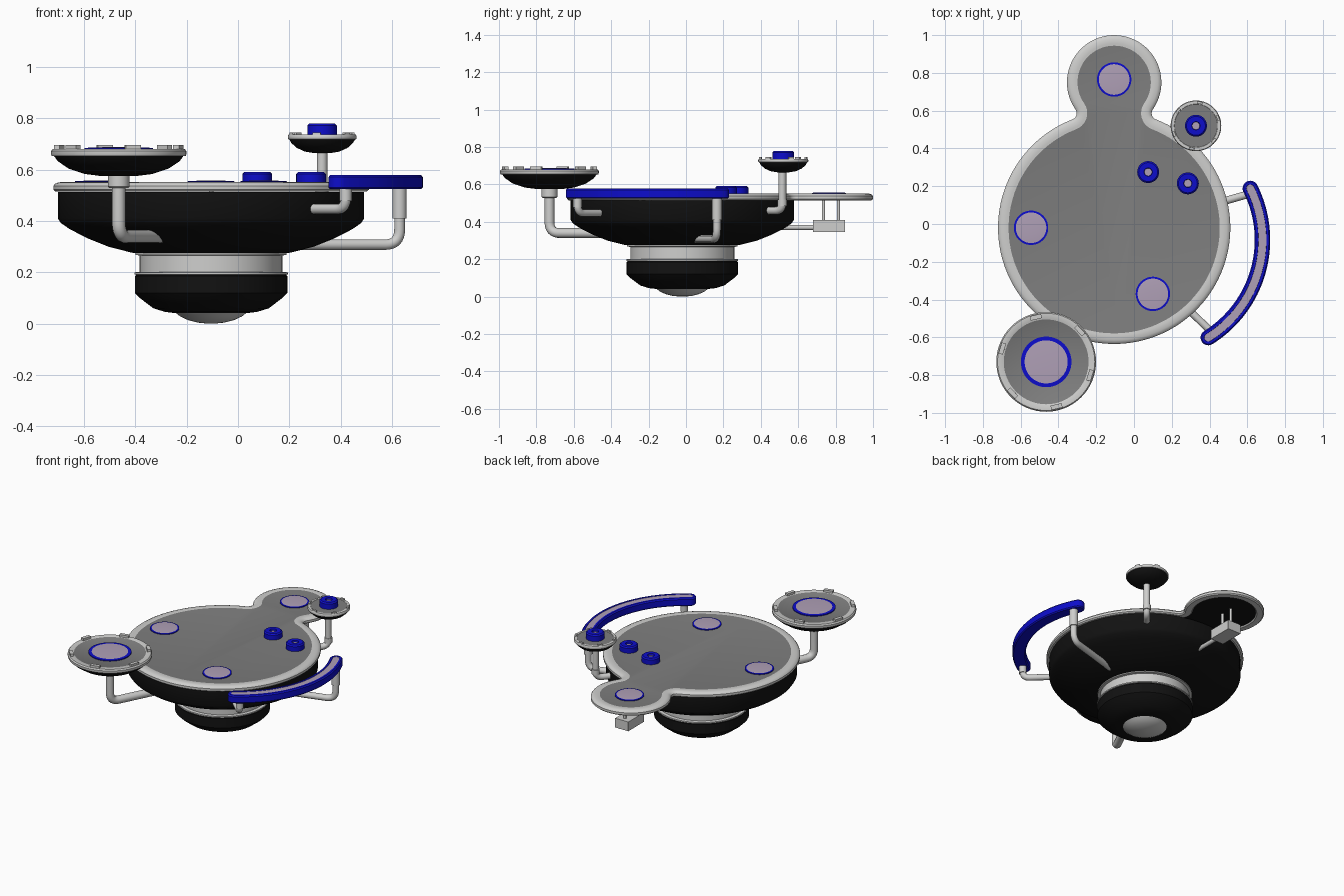
import bpy, bmesh, math
from mathutils import Vector

cube = bpy.data.objects.get("Cube")
if cube:
    bpy.data.objects.remove(cube, do_unlink=True)


def make_mat(name, rgb):
    m = bpy.data.materials.new(name)
    m.use_nodes = True
    col = (*rgb, 1.0)
    m.diffuse_color = col
    m.node_tree.nodes["Principled BSDF"].inputs["Base Color"].default_value = col
    return m


WHITE = make_mat("off white", (0.62, 0.62, 0.61))
GREY = make_mat("deck grey", (0.21, 0.21, 0.21))
BLACK = make_mat("hull black", (0.006, 0.006, 0.006))
BLUE = make_mat("trim blue", (0.004, 0.004, 0.60))
LILAC = make_mat("pale lilac", (0.43, 0.35, 0.47))


def smooth(ob):
    bpy.ops.object.select_all(action='DESELECT')
    ob.select_set(True)
    bpy.context.view_layer.objects.active = ob
    bpy.ops.object.shade_smooth_by_angle(angle=math.radians(35))


def loft(name, rings, mats):
    """Bridge closed rings; mats = [first cap, band..., last cap]."""
    bm = bmesh.new()
    slots = list(dict.fromkeys(mats))
    loops = [[bm.verts.new(p) for p in ring] for ring in rings]
    n = len(loops[0])

    def face(verts, mat):
        bm.faces.new(verts).material_index = slots.index(mat)

    face(loops[0][::-1], mats[0])
    for a, b, mat in zip(loops, loops[1:], mats[1:]):
        for i in range(n):
            j = (i + 1) % n
            face((a[i], a[j], b[j], b[i]), mat)
    face(loops[-1], mats[-1])
    bmesh.ops.recalc_face_normals(bm, faces=bm.faces)
    me = bpy.data.meshes.new(name)
    bm.to_mesh(me)
    bm.free()
    for m in slots:
        me.materials.append(m)
    ob = bpy.data.objects.new(name, me)
    bpy.context.collection.objects.link(ob)
    smooth(ob)
    return ob


def lathe(name, x, y, profile, mats, n=64):
    """Turn (radius, z) points around a vertical axis; mats may be one material."""
    if not isinstance(mats, list):
        mats = [mats] * (len(profile) + 1)
    rings = [[(x + r * math.cos(2 * math.pi * i / n), y + r * math.sin(2 * math.pi * i / n), z)
              for i in range(n)] for r, z in profile]
    return loft(name, rings, mats)


def pipe(name, pts, radius, bend=0.06):
    """Round tube along a path with softened corners."""
    pts = [Vector(p) for p in pts]
    path = [pts[0]]
    for a, b, c in zip(pts, pts[1:], pts[2:]):
        p, q = b + (a - b).normalized() * bend, b + (c - b).normalized() * bend
        path += [p.lerp(b, t / 8).lerp(b.lerp(q, t / 8), t / 8) for t in range(9)]
    path.append(pts[-1])
    cu = bpy.data.curves.new(name, 'CURVE')
    cu.dimensions = '3D'
    cu.bevel_depth = radius
    cu.bevel_resolution = 4
    cu.use_fill_caps = True
    sp = cu.splines.new('POLY')
    sp.points.add(len(path) - 1)
    for s, p in zip(sp.points, path):
        s.co = (*p, 1)
    cu.materials.append(WHITE)
    ob = bpy.data.objects.new(name, cu)
    bpy.context.collection.objects.link(ob)
    bpy.ops.object.select_all(action='DESELECT')
    ob.select_set(True)
    bpy.context.view_layer.objects.active = ob
    bpy.ops.object.convert(target='MESH')
    smooth(bpy.context.view_layer.objects.active)


def box(name, centre, size, angle=0.0):
    bpy.ops.mesh.primitive_cube_add(size=1, location=centre, rotation=(0, 0, angle))
    ob = bpy.context.object
    ob.name = name
    ob.scale = size
    ob.data.materials.append(WHITE)
    mod = ob.modifiers.new("bevel", 'BEVEL')
    mod.width = 0.005
    mod.segments = 2


CX, CY = -0.105, -0.02

# Hull, neck and lower pod
lathe("hull", CX, CY, [(0.27, 0.272), (0.31, 0.277), (0.40, 0.30), (0.48, 0.332), (0.55, 0.368),
                       (0.585, 0.392), (0.597, 0.41), (0.597, 0.514)], BLACK, 96)
lathe("neck", CX, CY, [(0.29, 0.19), (0.299, 0.192), (0.299, 0.20), (0.278, 0.202), (0.278, 0.266),
                       (0.295, 0.268), (0.295, 0.277), (0.27, 0.28)], WHITE)
lathe("lower_pod", CX, CY, [(0.13, 0.04), (0.18, 0.046), (0.225, 0.06), (0.275, 0.098),
                            (0.297, 0.12), (0.297, 0.185), (0.288, 0.194)], BLACK)
lathe("bottom_lens", CX, CY, [(0.01, 0.0), (0.05, 0.004), (0.09, 0.014), (0.12, 0.028),
                              (0.14, 0.044), (0.13, 0.055)], WHITE)


# Deck outline: main disc and rear lobe joined by fillets
def outline(inset, z, R=0.615, r=0.25, f=0.035, d=0.77):
    a = (d * d + (R + f) ** 2 - (r + f) ** 2) / (2 * d)
    h = math.sqrt((R + f) ** 2 - a * a)
    main, lobe = math.atan2(a, h), math.atan2(a - d, h)
    pts = []

    def arc(x, y, rad, t0, t1, n):
        for i in range(n):
            t = t0 + (t1 - t0) * i / n
            pts.append((CX + x + rad * math.cos(t), CY + y + rad * math.sin(t), z))

    arc(0, 0, R - inset, math.pi - main, 2 * math.pi + main, 90)
    arc(h, a, f + inset, main + math.pi, lobe + math.pi, 10)
    arc(0, d, r - inset, lobe, math.pi - lobe, 48)
    arc(-h, a, f + inset, -lobe, -main, 10)
    return pts


layers = [(0.052, 0.522), (0.045, 0.515), (0.008, 0.515), (0, 0.522), (0, 0.537), (0.006, 0.545),
          (0.02, 0.551), (0.045, 0.552), (0.056, 0.55)]
loft("deck", [outline(*l) for l in layers], [BLACK] + [WHITE] * 8 + [GREY])


# Round lit pads
def pad(name, x, y, z, r, band):
    lathe(name, x, y, [(r, z - 0.004), (r, z + 0.005), (r - band, z + 0.006), (r * 0.4, z + 0.008)],
          [BLUE, BLUE, BLUE, LILAC, LILAC])


pad("rear_pad", -0.105, 0.765, 0.55, 0.091, 0.01)
pad("right_pad", -0.545, -0.02, 0.55, 0.091, 0.01)
pad("front_pad", 0.10, -0.37, 0.55, 0.091, 0.01)


# Blue knobs with a pale recessed centre
def knob(name, x, y, z, h):
    lathe(name, x, y, [(0.058, z), (0.058, z + h - 0.008), (0.05, z + h), (0.022, z + h),
                       (0.02, z + h - 0.012)], [BLUE] * 5 + [LILAC], 32)


knob("deck_knob_rear", 0.075, 0.275, 0.548, 0.043)
knob("deck_knob_front", 0.285, 0.215, 0.548, 0.043)
knob("small_dish_knob", 0.328, 0.52, 0.73, 0.05)


# Side dishes: black bowl, pale rim, grey top and rim clips
def dish(name, x, y, r, bottom, rim, clips, start):
    h = rim - bottom
    bowl = [(0.25, 0), (0.50, 0.08), (0.74, 0.28), (0.90, 0.55), (0.955, 0.74)]
    edge = [(0.99, 0.75), (1.0, 0.82), (1.0, 0.92), (0.975, 1.0), (0.86, 1.0), (0.85, 0.985)]
    lathe(name, x, y, [(a * r, bottom + b * h) for a, b in bowl + edge],
          [BLACK] * 5 + [WHITE] * 6 + [GREY])
    for i in range(clips):
        t = math.radians(start) + 2 * math.pi * i / clips
        box(f"{name}_clip_{i + 1}", (x + 0.92 * r * math.cos(t), y + 0.92 * r * math.sin(t), rim + 0.003),
            (0.09 * r, 0.23 * r, 0.024 if r > 0.2 else 0.012), t)


dish("large_dish", -0.465, -0.73, 0.264, 0.575, 0.681, 6, 43)
pad("large_dish_pad", -0.465, -0.73, 0.68, 0.134, 0.02)
dish("small_dish", 0.328, 0.52, 0.134, 0.665, 0.737, 6, 20)

# Dish arms
pipe("large_dish_arm", [(-0.465, -0.73, 0.57), (-0.465, -0.73, 0.34), (-0.28, -0.365, 0.34)], 0.026)
lathe("large_dish_collar", -0.465, -0.73, [(0.036, 0.528), (0.042, 0.534), (0.042, 0.58)], WHITE, 32)
pipe("small_dish_arm", [(0.328, 0.515, 0.68), (0.328, 0.515, 0.46), (0.25, 0.42, 0.46)], 0.021, 0.045)
lathe("small_dish_collar", 0.328, 0.515, [(0.025, 0.485), (0.025, 0.52)], WHITE, 24)


# Curved side bumper with a pale strip on top
def bumper_ring(half, z):
    bx, by, R = 0.07, -0.084, 0.61
    t0, t1 = math.radians(-58), math.radians(26.5)
    pts = []

    def arc(x, y, rad, a, b, n):
        pts.extend((x + rad * math.cos(a + (b - a) * i / n), y + rad * math.sin(a + (b - a) * i / n), z)
                   for i in range(n))

    arc(bx, by, R + half, t0, t1, 32)
    arc(bx + R * math.cos(t1), by + R * math.sin(t1), half, t1, t1 + math.pi, 12)
    arc(bx, by, R - half, t1, t0, 32)
    arc(bx + R * math.cos(t0), by + R * math.sin(t0), half, t0 + math.pi, t0 + 2 * math.pi, 12)
    return pts


steps = [(0.034, 0.524), (0.041, 0.531), (0.041, 0.571), (0.034, 0.579), (0.022, 0.579), (0.021, 0.577)]
loft("side_bumper", [bumper_ring(*s) for s in steps], [BLUE] * 6 + [LILAC])

# Bumper supports
pipe("bumper_arm_front", [(0.42, -0.58, 0.53), (0.42, -0.58, 0.447), (0.29, -0.455, 0.447)], 0.02, 0.045)
pipe("bumper_arm_rear", [(0.63, 0.165, 0.53), (0.63, 0.165, 0.308), (0.23, 0.05, 0.308)], 0.021)
lathe("bumper_collar_front", 0.42, -0.58, [(0.024, 0.478), (0.024, 0.53)], WHITE, 24)
lathe("bumper_collar_rear", 0.63, 0.165, [(0.027, 0.41), (0.027, 0.53)], WHITE, 24)

# Rear box hung below the lobe
box("rear_box", (CX, 0.765, 0.378), (0.10, 0.17, 0.064))
pipe("rear_box_pipe", [(CX, 0.42, 0.37), (CX, 0.70, 0.37)], 0.014)
for i, y in enumerate((0.735, 0.815)):
    pipe(f"rear_box_rod_{i + 1}", [(CX, y, 0.40), (CX, y, 0.52)], 0.009)
